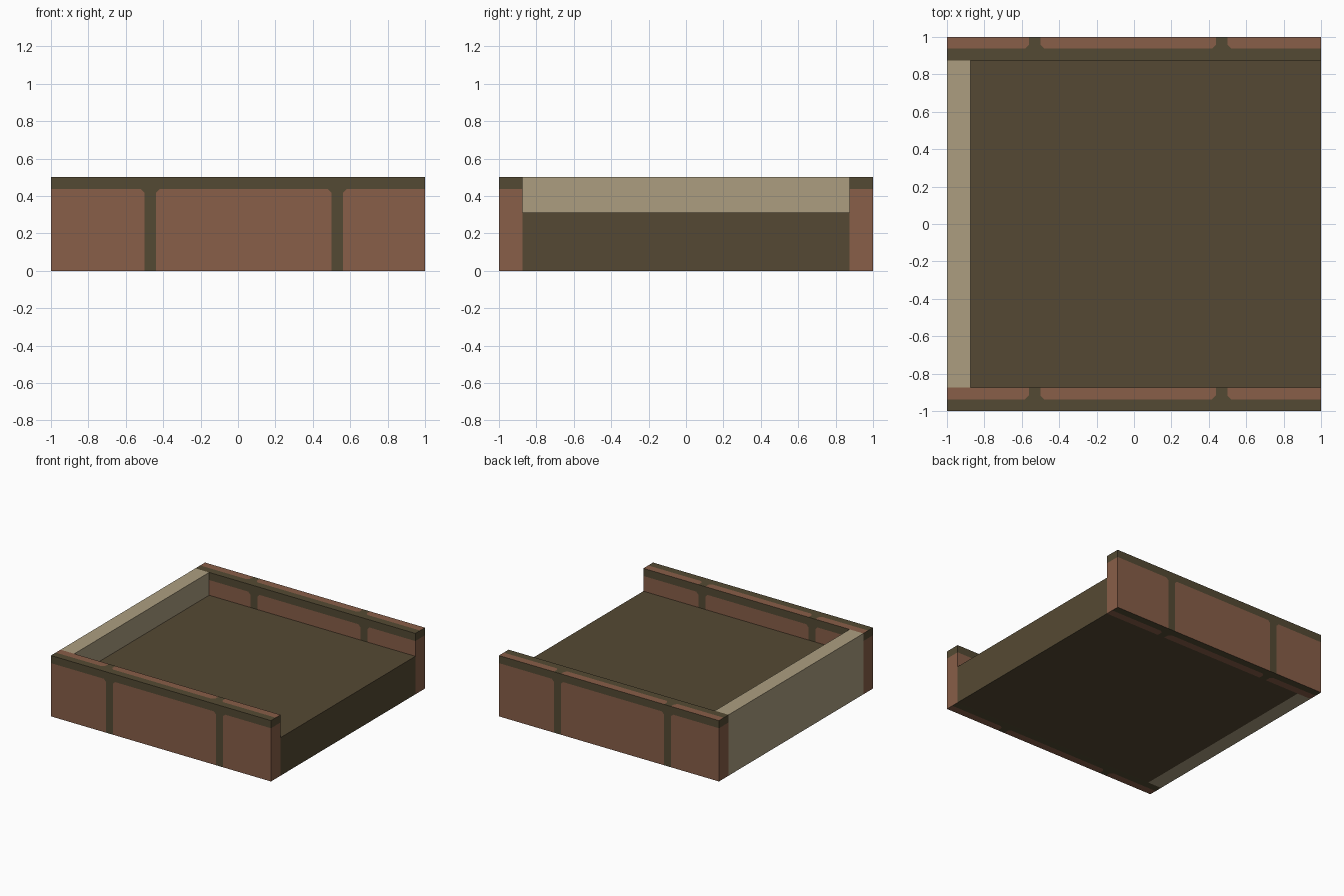
import bpy, bmesh
from mathutils import Vector

if "Cube" in bpy.data.objects:
    bpy.data.objects.remove(bpy.data.objects["Cube"])


def material(name, rgb):
    m = bpy.data.materials.new(name)
    lin = [((c / 255 + 0.055) / 1.055) ** 2.4 for c in rgb]
    m.diffuse_color = (*lin, 1)
    m.use_nodes = True
    m.node_tree.nodes["Principled BSDF"].inputs["Base Color"].default_value = m.diffuse_color
    return m


BRICK = material("brick_red", (136, 94, 72))
MORTAR = material("mortar_brown", (84, 74, 51))
EARTH = material("earth_brown", (85, 73, 51))
CREAM = material("cream", (172, 158, 128))

X, Y, Z = Vector((1, 0, 0)), Vector((0, 1, 0)), Vector((0, 0, 1))
GAPS = ((-0.5, -0.4375), (0.5, 0.5625))   # upright mortar joints
JOINT = 0.0625                            # width of the top mortar joint
CORNER = 0.02                             # clipped brick corners


def box_mesh(lo, hi):
    bm = bmesh.new()
    bmesh.ops.create_cube(bm, size=1)
    lo, hi = Vector(lo), Vector(hi)
    for v in bm.verts:
        v.co = (lo + hi) / 2 + v.co * (hi - lo)
    return bm


def finish(bm, name, mats):
    mesh = bpy.data.meshes.new(name)
    bm.to_mesh(mesh)
    bm.free()
    for m in mats:
        mesh.materials.append(m)
    ob = bpy.data.objects.new(name, mesh)
    bpy.context.collection.objects.link(ob)


def cut(bm, faces, point, normal):
    geom = set(faces)
    for f in faces:
        geom.update(f.edges)
        geom.update(f.verts)
    bmesh.ops.bisect_plane(bm, geom=list(geom), dist=1e-5,
                           plane_co=point, plane_no=normal)


def lay_bricks(bm, normal, up):
    """Cut one side into bricks and mortar; the long joint lies on the 'up' edge."""
    right = up.cross(normal)

    def side():
        bm.normal_update()
        return [f for f in bm.faces if f.normal.dot(normal) > 0.9]

    depth = side()[0].calc_center_median().dot(normal)
    top = max(v.co.dot(up) for f in side() for v in f.verts) - JOINT

    def is_brick(f):
        c = f.calc_center_median()
        return c.dot(up) < top and not any(a < c.dot(right) < b for a, b in GAPS)

    cut(bm, side(), up * top, up)
    for u in (u for gap in GAPS for u in gap):
        cut(bm, side(), right * u, right)
    # clip the brick corners beside each joint
    for gap in GAPS:
        for u, s in zip(gap, (1, -1)):
            p = right * u + up * top + normal * depth
            hit = [f for f in side() if is_brick(f)
                   and any((v.co - p).length < 1e-4 for v in f.verts)]
            if hit:
                cut(bm, hit, p - up * CORNER, up + right * s)
    for f in side():
        f.material_index = 0 if is_brick(f) and f.calc_area() > 0.0004 else 1


# brick walls at front and back
for name, y0, y1 in (("front_wall", -1, -0.875), ("back_wall", 0.875, 1)):
    bm = box_mesh((-1, y0, 0), (1, y1, 0.5))
    for normal, up in ((-Y, Z), (Y, Z), (X, Z), (-X, Z), (Z, -Y), (-Z, Y)):
        lay_bricks(bm, normal, up)
    finish(bm, name, [BRICK, MORTAR])

# earth filling and cream side wall
finish(box_mesh((-0.875, -0.875, 0), (1, 0.875, 0.3125)), "earth_floor", [EARTH])
finish(box_mesh((-1, -0.875, 0), (-0.875, 0.875, 0.5)), "side_wall", [CREAM])
